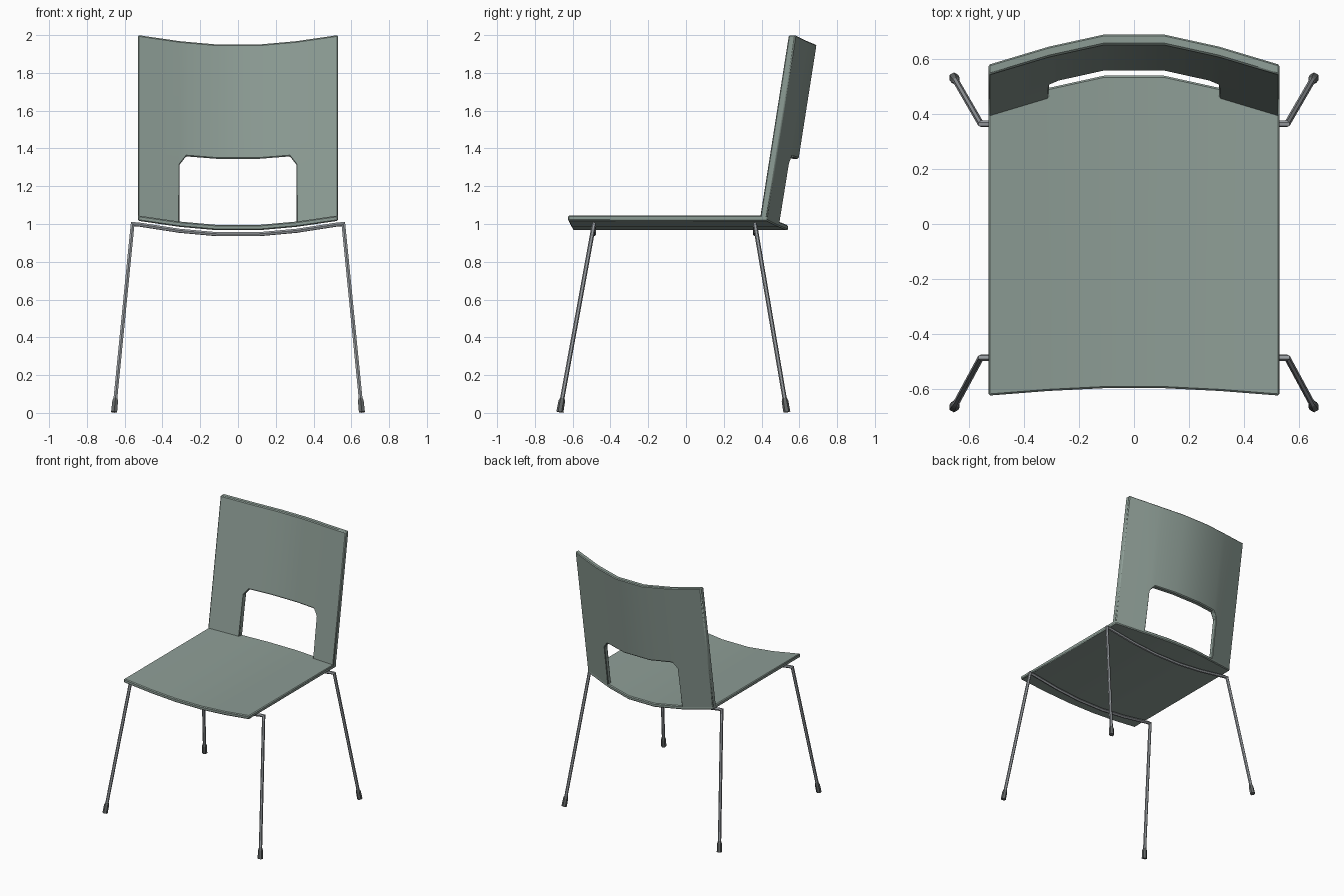
import bpy, bmesh, math
from mathutils import Vector

if "Cube" in bpy.data.objects:
    bpy.data.objects.remove(bpy.data.objects["Cube"])


def material(name, rgb):
    m = bpy.data.materials.new(name)
    m.diffuse_color = (*rgb, 1)
    m.use_nodes = True
    m.node_tree.nodes["Principled BSDF"].inputs["Base Color"].default_value = m.diffuse_color
    return m


SHELL = material("shell_green", (0.27, 0.34, 0.305))
STEEL = material("frame_grey", (0.33, 0.35, 0.37))
RUBBER = material("foot_grey", (0.13, 0.14, 0.14))


def lerp_table(x, values):
    """Piecewise linear value over half-widths 0.11, 0.31, 0.53."""
    xs, x = (0.11, 0.31, 0.53), abs(x)
    if x <= xs[0]:
        return values[0]
    i = 0 if x <= xs[1] else 1
    t = (x - xs[i]) / (xs[i + 1] - xs[i])
    return values[i] + t * (values[i + 1] - values[i])


def dip(x):
    return lerp_table(x, (-0.05, -0.032, 0))


def bow(x):
    return lerp_table(x, (0.11, 0.066, 0))


def add_object(name, bm, mat, loc=None):
    bmesh.ops.recalc_face_normals(bm, faces=bm.faces)
    me = bpy.data.meshes.new(name)
    bm.to_mesh(me)
    bm.free()
    me.materials.append(mat)
    ob = bpy.data.objects.new(name, me)
    bpy.context.collection.objects.link(ob)
    return ob


def slab(name, polygons, point, offset):
    """Map flat (x, v) polygons onto a curved surface and thicken them."""
    bm = bmesh.new()
    for poly in polygons:
        bm.faces.new([bm.verts.new(point(x, v)) for x, v in poly])
    bmesh.ops.remove_doubles(bm, verts=bm.verts, dist=1e-4)
    bmesh.ops.recalc_face_normals(bm, faces=bm.faces)
    new = bmesh.ops.extrude_face_region(bm, geom=bm.faces[:], use_keep_orig=True)
    moved = [g for g in new["geom"] if isinstance(g, bmesh.types.BMVert)]
    bmesh.ops.translate(bm, verts=moved, vec=offset)
    ob = add_object(name, bm, SHELL)
    bev = ob.modifiers.new("soft_edge", 'BEVEL')
    bev.width, bev.segments, bev.limit_method = 0.006, 1, 'ANGLE'
    bev.angle_limit = math.radians(50)
    bpy.ops.object.select_all(action='DESELECT')
    ob.select_set(True)
    bpy.context.view_layer.objects.active = ob
    bpy.ops.object.shade_smooth_by_angle(angle=math.radians(25))
    return ob


def sweep(name, path, radii, mat, sides=6):
    """Mitred tube along a path."""
    pts = [Vector(p) for p in path]
    bm = bmesh.new()
    rings = []
    d = (pts[1] - pts[0]).normalized()
    u = d.cross(Vector((0, 1, 0))).normalized()
    w = d.cross(u)
    ring = [pts[0] + radii[0] * (u * math.cos(a) + w * math.sin(a))
            for a in (math.tau * (k + 0.5) / sides for k in range(sides))]
    for i, p in enumerate(pts):
        if i:
            d = (p - pts[i - 1]).normalized()
            n = d if i == len(pts) - 1 else (d + (pts[i + 1] - p).normalized()).normalized()
            ring = [q + d * ((p - q).dot(n) / d.dot(n)) for q in ring]
            s = radii[i] / radii[i - 1]
            ring = [p + (q - p) * s for q in ring]
        rings.append([bm.verts.new(q) for q in ring])
    for a, b in zip(rings, rings[1:]):
        for k in range(sides):
            j = (k + 1) % sides
            bm.faces.new((a[k], a[j], b[j], b[k]))
    bm.faces.new(rings[0])
    bm.faces.new(rings[-1])
    return add_object(name, bm, mat)


# Seat: dished across its width, bowed at the front and rear edges
XS = (-0.53, -0.42, -0.31, -0.11, 0.11, 0.31, 0.42, 0.53)


def seat_point(x, v):
    front = lerp_table(x, (-0.598, -0.608, -0.625))
    back = 0.43 + bow(x)
    return (x, front + v * (back - front), 1.045 + dip(x))


slab("seat", [[(a, 0), (b, 0), (b, 1), (a, 1)] for a, b in zip(XS, XS[1:])],
     seat_point, (0, 0, -0.028))


# Backrest: leaning bowed panel with an open cut-out at the bottom
def back_point(x, h):
    return (x, 0.393 + bow(x) + 0.157 * (h - 1.045), h + dip(x))


half = [
    [(0.31, 1.022), (0.42, 1.022), (0.42, 2), (0.31, 2), (0.31, 1.345)],
    [(0.42, 1.022), (0.53, 1.022), (0.53, 2), (0.42, 2)],
    [(0.275, 1.393), (0.31, 1.345), (0.31, 2), (0.275, 2)],
    [(0.11, 1.395), (0.275, 1.393), (0.275, 2), (0.11, 2)],
]
middle = [(-0.11, 1.395), (0.11, 1.395), (0.11, 2), (-0.11, 2)]
mirrored = [[(-x, h) for x, h in reversed(p)] for p in half]
slab("backrest", half + mirrored + [middle], back_point, (0, 0.038, 0))

# Leg frames: each is one bent rod running under the seat, with two feet
for label, top_y, foot_y in (("front", -0.487, -0.668), ("rear", 0.365, 0.534)):
    side = [(0.656, foot_y, 0.006), (0.558, top_y, 0.999), (0.53, top_y, 0.998),
            (0.31, top_y, 0.964), (0.11, top_y, 0.946)]
    path = side + [(-x, y, z) for x, y, z in reversed(side)]
    sweep(label + "_leg_frame", path, [0.0115] * len(path), STEEL)
    for s, word in ((-1, "left"), (1, "right")):
        low = Vector((s * side[0][0], foot_y, 0.004))
        up = (Vector((s * side[1][0], top_y, 0.999)) - low).normalized()
        sweep(f"{label}_{word}_foot", [low, low + up * 0.06, low + up * 0.076],
              [0.0185, 0.0175, 0.012], RUBBER)
